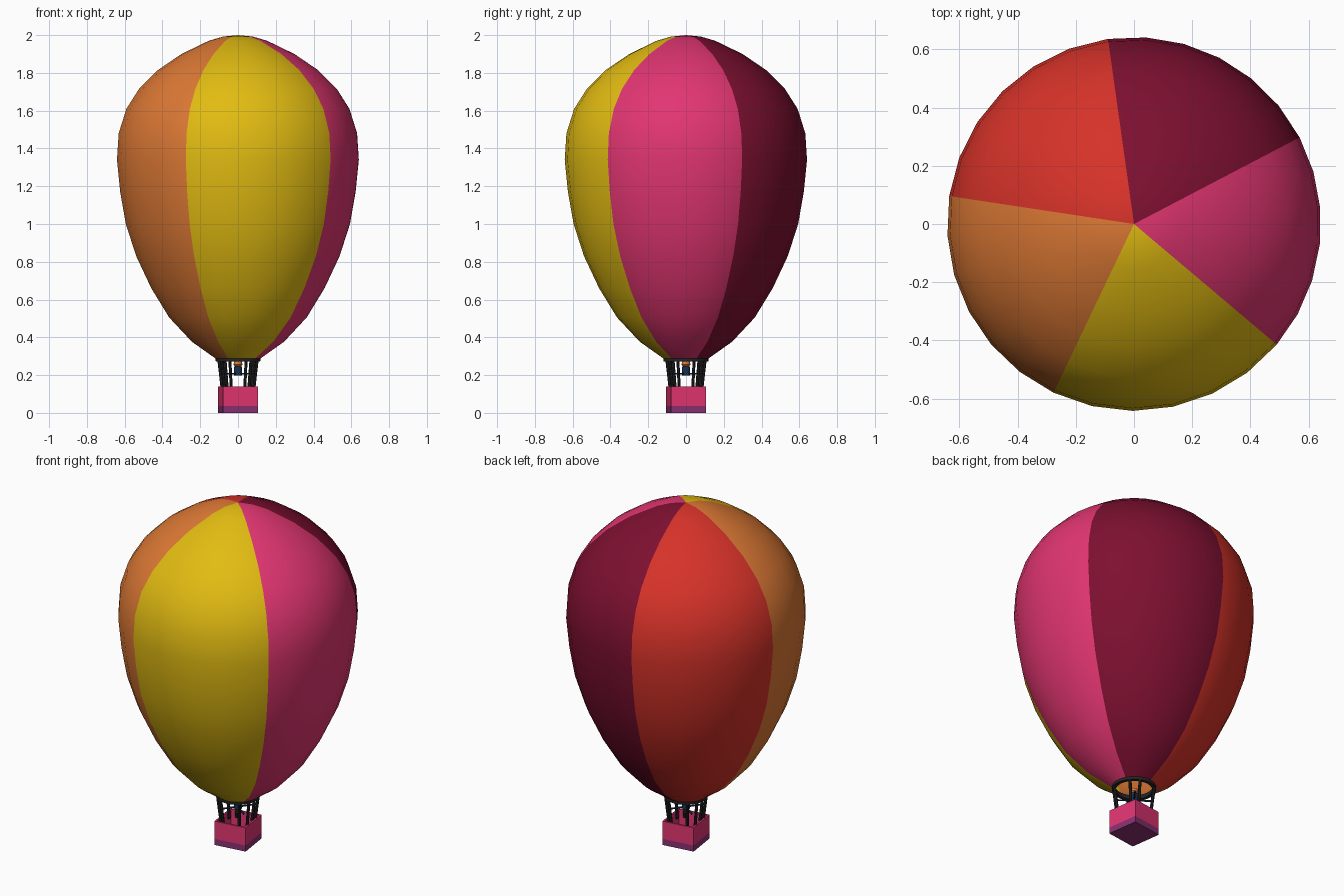
import bpy, bmesh, math
from mathutils import Vector

if "Cube" in bpy.data.objects:
    bpy.data.objects.remove(bpy.data.objects["Cube"])

TURN = 8  # the whole model is turned slightly about z


def mat(name, r, g, b):
    m = bpy.data.materials.new(name)
    m.diffuse_color = (r, g, b, 1)
    m.use_nodes = True
    m.node_tree.nodes["Principled BSDF"].inputs["Base Color"].default_value = m.diffuse_color
    return m


yellow = mat("yellow", 0.76, 0.50, 0.006)
orange = mat("orange", 0.72, 0.19, 0.035)
red = mat("red", 0.67, 0.032, 0.022)
maroon = mat("maroon", 0.205, 0.005, 0.030)
pink = mat("pink", 0.76, 0.036, 0.165)
purple = mat("purple", 0.25, 0.030, 0.165)
black = mat("black", 0.018, 0.018, 0.021)
navy = mat("navy", 0.010, 0.030, 0.080)


def finish(name, bm, mats, smooth=None):
    me = bpy.data.meshes.new(name)
    bm.to_mesh(me)
    bm.free()
    ob = bpy.data.objects.new(name, me)
    bpy.context.collection.objects.link(ob)
    for m in mats:
        me.materials.append(m)
    if smooth:
        bpy.context.view_layer.objects.active = ob
        ob.select_set(True)
        bpy.ops.object.shade_smooth_by_angle(angle=math.radians(smooth))
        ob.select_set(False)
    return ob


def lathe(name, profile, angles, mats, rule=None, smooth=None):
    """Revolve (radius, z) points through a list of angles in degrees."""
    bm = bmesh.new()
    rings = [[bm.verts.new((r * math.cos(math.radians(a)), r * math.sin(math.radians(a)), z))
              for a in angles] for r, z in profile]
    n = len(angles)
    for i in range(len(profile) - 1):
        for j in range(n):
            k = (j + 1) % n
            f = bm.faces.new((rings[i][j], rings[i][k], rings[i + 1][k], rings[i + 1][j]))
            if rule:
                f.material_index = rule(i, j)
    bmesh.ops.remove_doubles(bm, verts=bm.verts, dist=1e-5)
    return finish(name, bm, mats, smooth)


def rod(name, a, b, radius, material, sides=8):
    a, b = Vector(a), Vector(b)
    bm = bmesh.new()
    bmesh.ops.create_cone(bm, cap_ends=True, segments=sides, radius1=radius,
                          radius2=radius, depth=(b - a).length)
    ob = finish(name, bm, [material], 40)
    ob.location = (a + b) / 2
    ob.rotation_euler = (b - a).to_track_quat('Z', 'Y').to_euler()
    return ob


def polar(r, deg, z):
    return (r * math.cos(math.radians(deg)), r * math.sin(math.radians(deg)), z)


def around(n):
    return [TURN + 360 * i / n for i in range(n)]


# Envelope: five coloured gores of six segments each
seams = [27.6, 98, 171.4, 244.5, 319.8, 387.6]
gore_angles = [seams[g] + (seams[g + 1] - seams[g]) * s / 6 for g in range(5) for s in range(6)]
envelope = [(0.115, 0.285), (0.245, 0.377), (0.365, 0.505), (0.46, 0.66), (0.54, 0.83),
            (0.595, 1.0), (0.625, 1.17), (0.642, 1.34), (0.633, 1.48), (0.592, 1.61),
            (0.525, 1.715), (0.425, 1.815), (0.30, 1.90), (0.155, 1.97), (0.08, 1.992), (0, 2.0)]
lathe("envelope", envelope, gore_angles, [maroon, red, orange, yellow, pink],
      lambda i, j: j // 6, 60)

# Mouth ring
lathe("mouth_ring", [(0.098, 0.272), (0.118, 0.272), (0.119, 0.295), (0.100, 0.297), (0.098, 0.272)],
      around(30), [black], smooth=40)

# Basket: square open box with a darker lower band
corners = [45 + TURN + 90 * i for i in range(4)]
c = 0.0935 * math.sqrt(2)
lathe("basket", [(0, 0), (c, 0), (c, 0.036), (c, 0.14), (c - 0.014, 0.14), (c - 0.014, 0.04), (0, 0.04)],
      corners, [pink, purple], lambda i, j: 1 if i < 2 else 0)

# Posts: a pair at each basket corner, leaning outward
for i, a in enumerate(corners):
    for side in (-1, 1):
        d = a + side * 14
        rod(f"post_{i}_{side}", polar(0.088, d, 0.10), polar(0.110, d, 0.28), 0.0085, black)

# Crossed bars that carry the burner
for i in range(2):
    a = corners[i]
    rod(f"burner_bar_{i}", polar(0.1, a, 0.207), polar(0.1, a + 180, 0.207), 0.005, navy)

# Burner with nozzle
lathe("burner", [(0, 0.198), (0.022, 0.198), (0.022, 0.246), (0, 0.246)], around(12), [navy], smooth=40)
lathe("nozzle", [(0.014, 0.246), (0.024, 0.256), (0.020, 0.274), (0, 0.280)], around(12), [orange], smooth=40)
